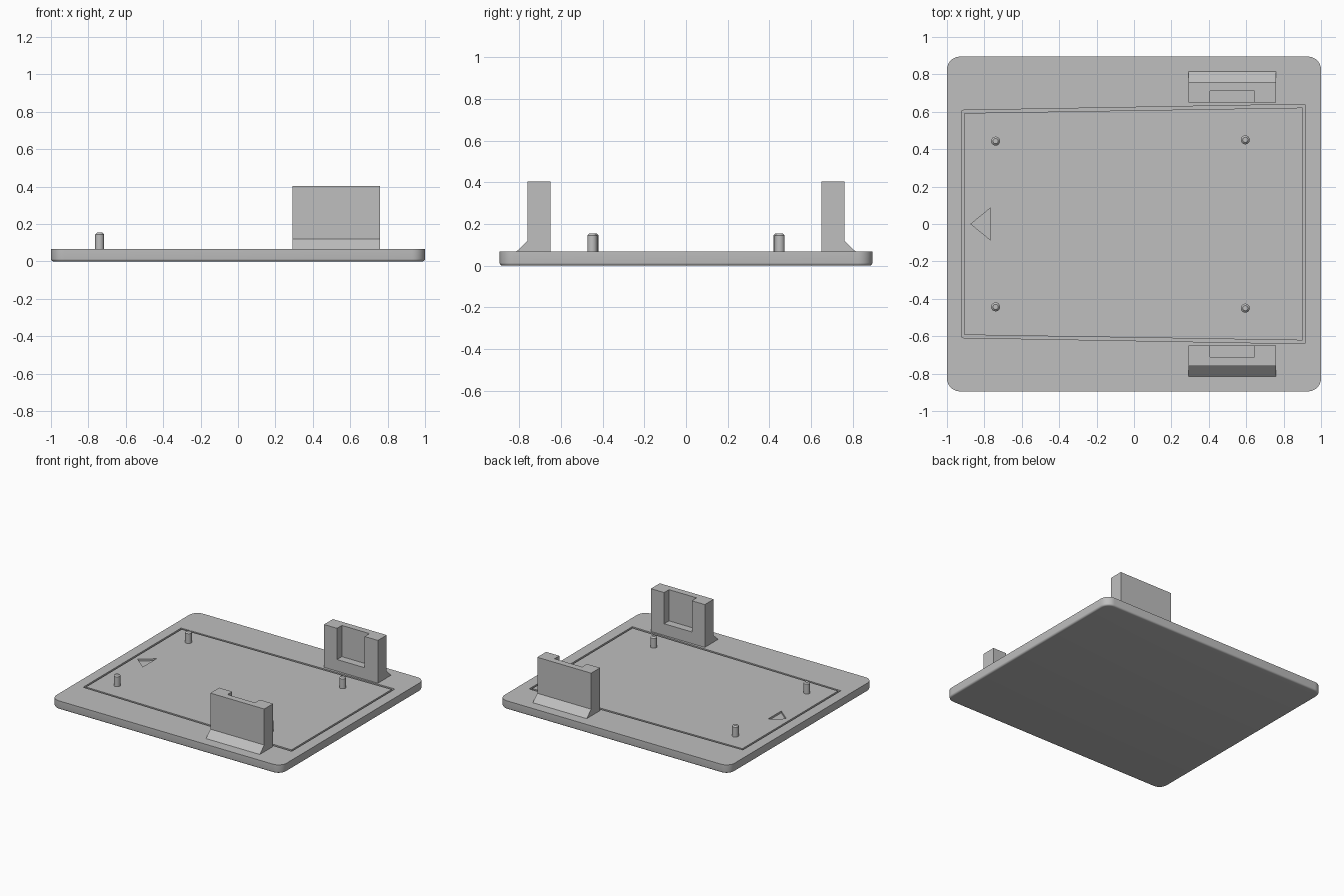
import bpy, bmesh, math
from mathutils import Vector

cube = bpy.data.objects.get("Cube")
if cube:
    bpy.data.objects.remove(cube, do_unlink=True)

TOP = 0.067      # upper surface of the plate
GROOVE = 0.015   # depth of engraved marks

grey = bpy.data.materials.new("plain grey")
grey.use_nodes = True
colour = (0.52, 0.52, 0.52, 1)
grey.diffuse_color = colour
grey.node_tree.nodes["Principled BSDF"].inputs["Base Color"].default_value = colour


def make(name, bm):
    bmesh.ops.recalc_face_normals(bm, faces=bm.faces)
    mesh = bpy.data.meshes.new(name)
    bm.to_mesh(mesh)
    bm.free()
    mesh.materials.append(grey)
    ob = bpy.data.objects.new(name, mesh)
    bpy.context.collection.objects.link(ob)
    return ob


def extrude(bm, points, offset):
    """Close a flat outline and extrude it into a solid."""
    face = bm.faces.new([bm.verts.new(p) for p in points])
    new = bmesh.ops.extrude_face_region(bm, geom=[face])["geom"]
    verts = [v for v in new if isinstance(v, bmesh.types.BMVert)]
    bmesh.ops.translate(bm, verts=verts, vec=offset)


def activate(ob):
    bpy.ops.object.select_all(action='DESELECT')
    ob.select_set(True)
    bpy.context.view_layer.objects.active = ob


def smooth(ob):
    activate(ob)
    bpy.ops.object.shade_smooth_by_angle(angle=math.radians(30))


def cut(ob, cutter):
    mod = ob.modifiers.new("cut", 'BOOLEAN')
    mod.operation = 'DIFFERENCE'
    mod.solver = 'EXACT'
    mod.object = cutter
    activate(ob)
    bpy.ops.object.modifier_apply(modifier=mod.name)
    bpy.data.objects.remove(cutter, do_unlink=True)


# Base plate: rounded corners and a rounded lower rim
bm = bmesh.new()
hx, hy = 1.0, 0.895
extrude(bm, [(-hx, -hy, 0), (hx, -hy, 0), (hx, hy, 0), (-hx, hy, 0)], (0, 0, TOP))
upright = [e for e in bm.edges if abs(e.verts[0].co.z - e.verts[1].co.z) > 0.01]
bmesh.ops.bevel(bm, geom=upright, offset=0.07, segments=8, profile=0.5, affect='EDGES')
rim = [e for e in bm.edges if all(v.co.z < 0.001 for v in e.verts)]
bmesh.ops.bevel(bm, geom=rim, offset=0.014, segments=4, profile=0.5, affect='EDGES')
plate = make("base_plate", bm)


# Engraved tapered outline and direction arrow
def taper(x0, x1, y0, y1, z):
    return [Vector(p) for p in ((x0, -y0, z), (x1, -y1, z), (x1, y1, z), (x0, y0, z))]


floor = TOP - GROOVE
up = Vector((0, 0, 0.1))
bm = bmesh.new()
rings = []
for z in (floor, floor + up.z):
    for shape in ((-0.92, 0.915, 0.608, 0.64), (-0.905, 0.90, 0.593, 0.622)):
        rings.append([bm.verts.new(p) for p in taper(*shape, z)])
outer, inner, outer_top, inner_top = rings
for a, b in ((outer, inner), (inner, inner_top), (inner_top, outer_top), (outer_top, outer)):
    for i in range(4):
        j = (i + 1) % 4
        bm.faces.new((a[i], a[j], b[j], b[i]))
extrude(bm, [(-0.872, 0, floor), (-0.768, -0.085, floor), (-0.768, 0.085, floor)], up)
cut(plate, make("engraving_cutter", bm))
smooth(plate)

# Pair of upright clips with a sloped foot outside and a notch inside
for name, side in (("back_clip", 1), ("front_clip", -1)):
    bm = bmesh.new()
    profile = ((0.65, TOP), (0.815, TOP), (0.76, 0.12), (0.76, 0.403), (0.65, 0.403))
    extrude(bm, [(0.292, side * y, z) for y, z in profile], (0.468, 0, 0))
    clip = make(name, bm)
    bm = bmesh.new()
    pocket = ((0.60, 0.158), (0.71, 0.158), (0.71, 0.5), (0.60, 0.5))
    extrude(bm, [(0.405, side * y, z) for y, z in pocket], (0.24, 0, 0))
    cut(clip, make("notch_cutter", bm))

# Four locating pegs with chamfered tips
for x, y, end in ((-0.74, 0.443, "right"), (0.595, 0.45, "left")):
    for side, place in ((1, "back"), (-1, "front")):
        bm = bmesh.new()
        bmesh.ops.create_cone(bm, cap_ends=True, segments=24, radius1=0.024,
                              radius2=0.024, depth=0.09)
        tip = [e for e in bm.edges if all(v.co.z > 0 for v in e.verts)]
        bmesh.ops.bevel(bm, geom=tip, offset=0.01, segments=1, affect='EDGES')
        bmesh.ops.translate(bm, verts=bm.verts, vec=(x, side * y, 0.109))
        smooth(make(f"{place}_{end}_peg", bm))
